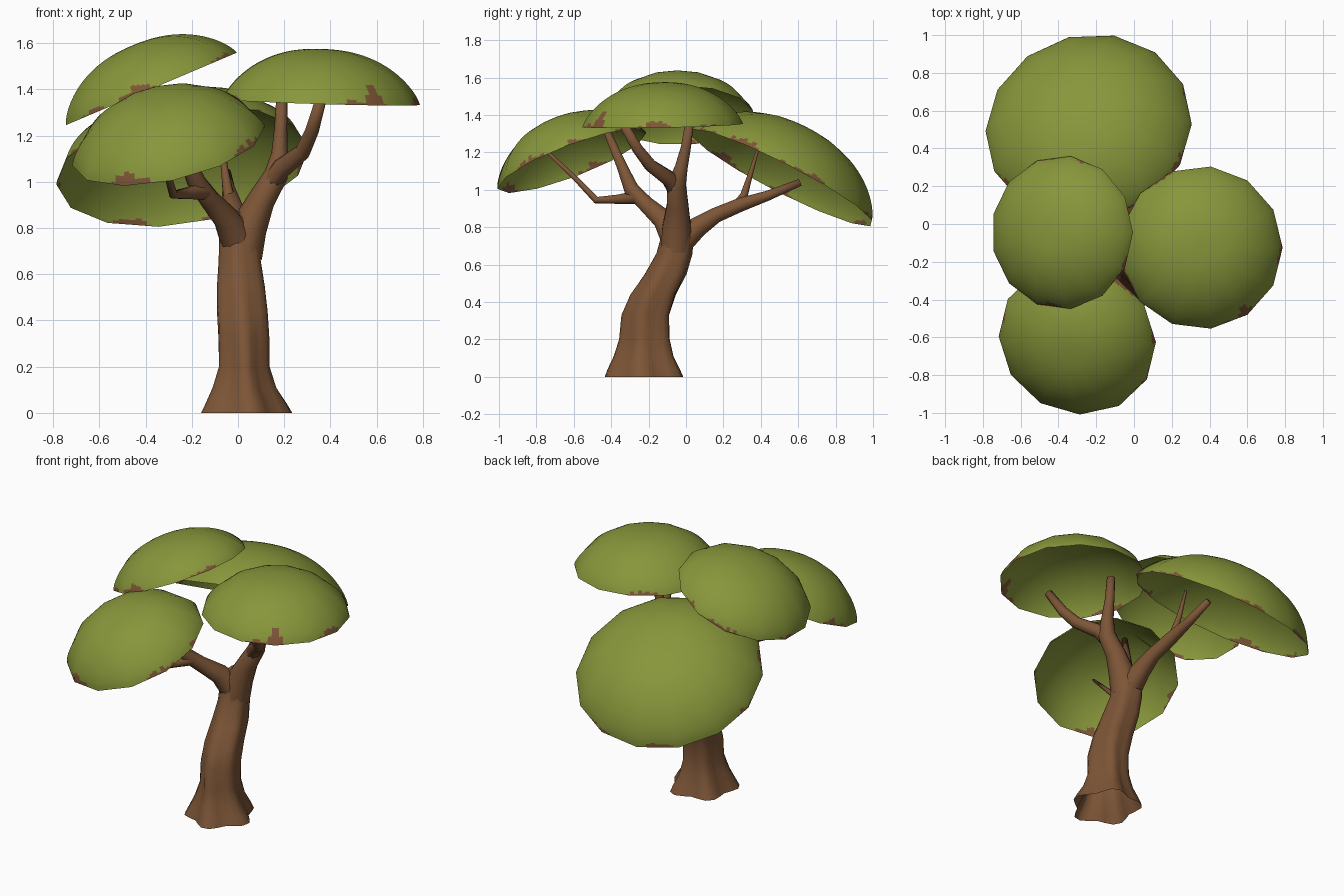
import bpy, math, random
from mathutils import Vector

if "Cube" in bpy.data.objects:
    bpy.data.objects.remove(bpy.data.objects["Cube"])

random.seed(4)


def material(name, rgb):
    m = bpy.data.materials.new(name)
    m.diffuse_color = (*rgb, 1)
    m.use_nodes = True
    m.node_tree.nodes["Principled BSDF"].inputs["Base Color"].default_value = m.diffuse_color
    return m


BARK = material("bark_brown", (0.205, 0.092, 0.038))
LEAF = material("leaf_green", (0.245, 0.305, 0.043))


def make_object(name, verts, faces, mats):
    mesh = bpy.data.meshes.new(name)
    mesh.from_pydata(verts, [], faces)
    for m in mats:
        mesh.materials.append(m)
    mesh.polygons.foreach_set("use_smooth", [True] * len(faces))
    ob = bpy.data.objects.new(name, mesh)
    bpy.context.collection.objects.link(ob)
    return ob


def skin_rings(rings, cap):
    """Quads between successive rings of equal length, with optional end cap."""
    n = len(rings[0])
    verts = [v for r in rings for v in r]
    faces = [(i * n + j, i * n + (j + 1) % n, (i + 1) * n + (j + 1) % n, (i + 1) * n + j)
             for i in range(len(rings) - 1) for j in range(n)]
    if cap:
        faces.append(tuple(range((len(rings) - 1) * n, len(rings) * n)))
    return verts, faces


# Trunk: leaning, twisted, flaring into lobed roots; (x, y, z, rx, ry, lobe depth)
TRUNK = [
    (0.03, -0.22, 0.00, 0.185, 0.195, 0.13),
    (0.03, -0.22, 0.04, 0.165, 0.18, 0.13),
    (0.025, -0.22, 0.11, 0.13, 0.15, 0.12),
    (0.025, -0.215, 0.20, 0.105, 0.13, 0.10),
    (0.025, -0.21, 0.33, 0.105, 0.125, 0.09),
    (0.02, -0.17, 0.44, 0.105, 0.12, 0.08),
    (0.015, -0.105, 0.55, 0.10, 0.11, 0.07),
    (0.01, -0.06, 0.66, 0.09, 0.095, 0.05),
    (0.01, -0.045, 0.76, 0.09, 0.085, 0.03),
    (0.015, -0.045, 0.83, 0.075, 0.075, 0.0),
    (0.02, -0.045, 0.87, 0.035, 0.04, 0.0),
]
SIDES = 25
rings = []
for x, y, z, rx, ry, lobe in TRUNK:
    ring = []
    for j in range(SIDES):
        a = math.tau * j / SIDES
        k = 1 + lobe * math.cos(5 * a + 3.0 * z + 0.6)
        ring.append((x + rx * k * math.cos(a), y + ry * k * math.sin(a), z))
    rings.append(ring)
make_object("trunk", *skin_rings(rings, True), [BARK])


def branch(name, pts, sides=10):
    """Tapered tube through (x, y, z, radius) points."""
    pos = [Vector(p[:3]) for p in pts]
    rings = []
    for i, p in enumerate(pos):
        t = (pos[min(i + 1, len(pos) - 1)] - pos[max(i - 1, 0)]).normalized()
        v = t.cross(Vector((1, 0, 0))).normalized()
        u = v.cross(t)
        rings.append([p + pts[i][3] * (u * math.cos(math.tau * j / sides) + v * math.sin(math.tau * j / sides))
                      for j in range(sides)])
    make_object(name, *skin_rings(rings, True), [BARK])


# Branches: each limb forks into two
branch("right_limb", [(0.02, -0.055, 0.68, 0.085), (0.045, -0.05, 0.80, 0.08), (0.10, -0.045, 0.92, 0.06),
                      (0.165, -0.05, 1.03, 0.052), (0.18, -0.025, 1.12, 0.036), (0.185, 0.0, 1.23, 0.028),
                      (0.19, 0.02, 1.37, 0.024)])
branch("right_outer_branch", [(0.13, -0.045, 0.98, 0.045), (0.19, -0.09, 1.06, 0.043), (0.28, -0.19, 1.13, 0.035),
                              (0.32, -0.26, 1.22, 0.030), (0.36, -0.34, 1.36, 0.024)])
branch("front_limb", [(0.01, -0.05, 0.72, 0.08), (-0.05, -0.12, 0.84, 0.058), (-0.12, -0.21, 0.92, 0.045),
                      (-0.18, -0.29, 1.00, 0.042), (-0.23, -0.34, 1.12, 0.030), (-0.29, -0.43, 1.33, 0.018)])
branch("front_outer_branch", [(-0.15, -0.26, 0.96, 0.038), (-0.22, -0.36, 0.95, 0.026), (-0.28, -0.48, 0.945, 0.019),
                              (-0.31, -0.58, 1.05, 0.015), (-0.34, -0.77, 1.23, 0.008)])
branch("back_limb", [(0.01, -0.05, 0.70, 0.075), (0.0, 0.06, 0.80, 0.058), (-0.01, 0.16, 0.865, 0.043),
                     (-0.03, 0.29, 0.92, 0.039), (-0.04, 0.44, 0.97, 0.028), (-0.05, 0.61, 1.04, 0.020)])
branch("back_upper_branch", [(-0.03, 0.26, 0.90, 0.030), (-0.045, 0.31, 0.97, 0.022), (-0.06, 0.34, 1.07, 0.015),
                             (-0.07, 0.385, 1.22, 0.007)])


# Canopies: thin open domes with a many-sided rim and bare brown patches along it
def canopy(name, centre, normal, radius, height, patches, corners=13, split=9, rows=40):
    cols = corners * split
    step = math.tau / corners
    rot = Vector((0, 0, 1)).rotation_difference(Vector(normal).normalized())
    c = Vector(centre)
    verts, norms = [c + rot @ Vector((0, 0, height))], [rot @ Vector((0, 0, 1))]
    for i in range(1, rows + 1):
        rho = math.sin(math.pi / 2 * i / rows)
        u = max(1 - rho ** 2.3, 0)
        slope = height / radius * 0.75 * 2.3 * rho ** 1.3 * max(u, 0.03) ** -0.25
        for j in range(cols):
            a = math.tau * j / cols
            edge = math.cos(step / 2) / math.cos(a % step - step / 2) * 1.012
            r = radius * rho * edge
            verts.append(c + rot @ Vector((r * math.cos(a), r * math.sin(a), height * u ** 0.75)))
            norms.append((rot @ Vector((slope * math.cos(a), slope * math.sin(a), 1))).normalized())
    faces, index = [], []
    wobble = [random.uniform(-0.05, 0.05) for _ in range(cols)]
    for i in range(rows):
        s = 1 - (i + 0.5) / rows          # distance from rim, 0 to 1
        for j in range(cols):
            k = (j + 1) % cols
            if i == 0:
                faces.append((0, 1 + j, 1 + k))
            else:
                b = 1 + (i - 1) * cols
                faces.append((b + j, b + cols + j, b + cols + k, b + k))
            deg = 360 * (j + 0.5) / cols
            bare = False
            for mid, half, tall in patches:
                d = abs((deg - mid + 180) % 360 - 180) / half
                bare |= d < 1 and s < tall * (1 - d * d) + wobble[j]
            index.append(int(bare))
    ob = make_object(name, verts, faces, [LEAF, BARK])
    ob.data.polygons.foreach_set("material_index", index)
    ob.data.normals_split_custom_set_from_vertices(norms)


canopy("back_canopy", (-0.24, 0.51, 1.065), (-0.14, 0.45, 0.88), 0.545, 0.295,
       [(12, 16, 0.10), (-27, 16, 0.12), (75, 12, 0.09), (118, 12, 0.11), (178, 8, 0.10), (215, 15, 0.12),
        (300, 18, 0.10)], corners=14)
canopy("front_canopy", (-0.30, -0.61, 1.155), (-0.20, -0.35, 0.91), 0.42, 0.24,
       [(-118, 18, 0.19), (-33, 18, 0.13), (165, 14, 0.12), (60, 25, 0.12), (5, 12, 0.12)], corners=12)
canopy("right_canopy", (0.355, -0.125, 1.345), (0.03, -0.02, 1.0), 0.427, 0.23,
       [(-55, 7, 0.30), (-62, 20, 0.12), (-5, 14, 0.15), (120, 18, 0.12), (200, 18, 0.12), (35, 9, 0.08)], corners=13)
canopy("left_canopy", (-0.38, -0.045, 1.40), (-0.39, 0.0, 0.92), 0.402, 0.205,
       [(108, 20, 0.12), (72, 9, 0.12), (168, 9, 0.10), (262, 14, 0.20), (330, 16, 0.12), (228, 12, 0.09)], corners=13)
